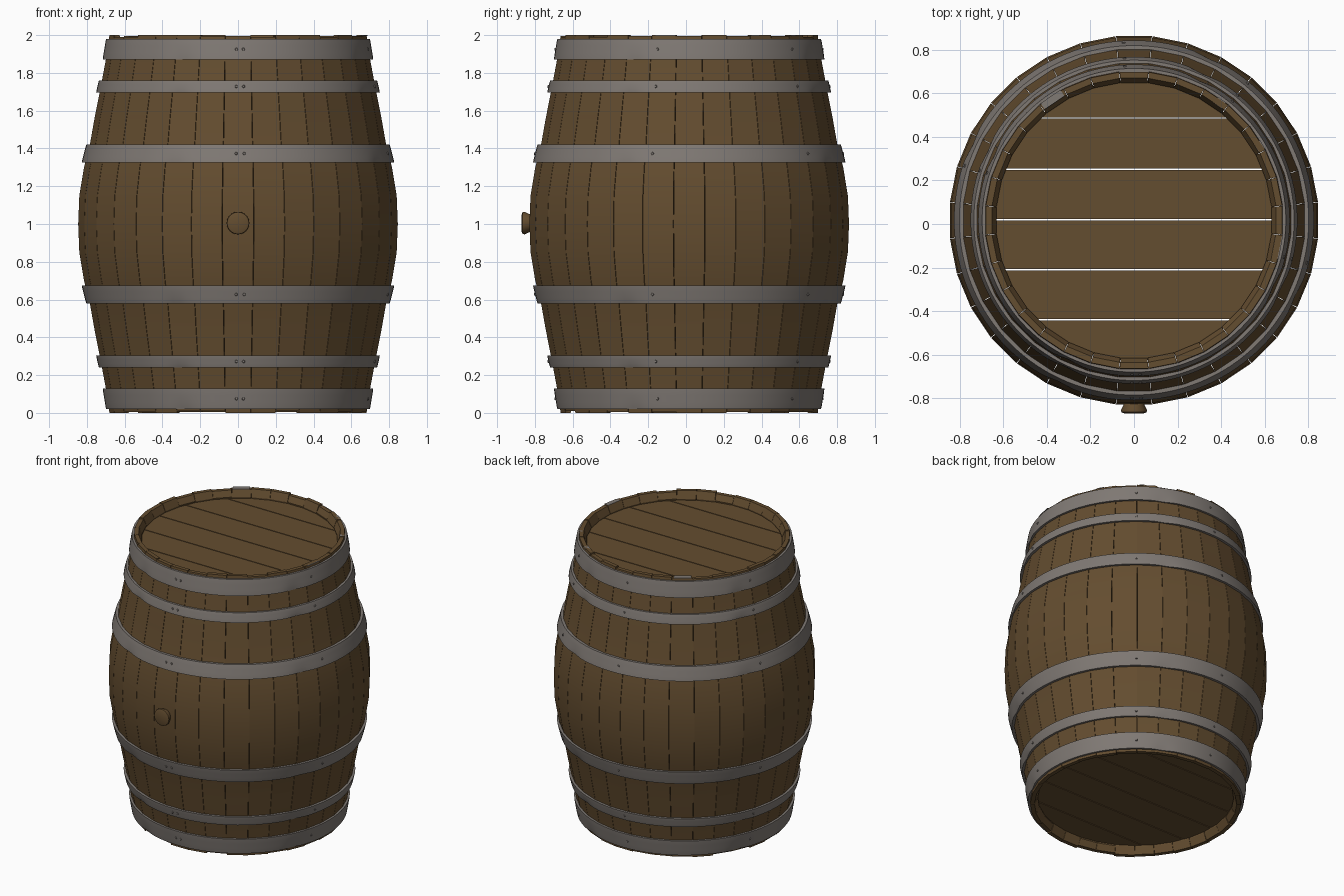
import bpy, bmesh, math, random
from mathutils import Vector, Matrix

if "Cube" in bpy.data.objects:
    bpy.data.objects.remove(bpy.data.objects["Cube"])

random.seed(4)
CY = 0.017            # barrel axis offset, the bung sticks out at the front
N = 32                # stave count


def material(name, rgb):
    m = bpy.data.materials.new(name)
    m.diffuse_color = (*rgb, 1)
    m.use_nodes = True
    m.node_tree.nodes["Principled BSDF"].inputs["Base Color"].default_value = m.diffuse_color
    return m


WOOD = material("brown_wood", (0.127, 0.074, 0.029))
IRON = material("grey_iron", (0.215, 0.192, 0.175))


def finish(bm, name, mat, smooth=None):
    bmesh.ops.recalc_face_normals(bm, faces=bm.faces)
    me = bpy.data.meshes.new(name)
    bm.to_mesh(me)
    bm.free()
    me.materials.append(mat)
    ob = bpy.data.objects.new(name, me)
    ob.location.y = CY
    bpy.context.collection.objects.link(ob)
    if smooth:
        bpy.ops.object.select_all(action='DESELECT')
        ob.select_set(True)
        bpy.context.view_layer.objects.active = ob
        bpy.ops.object.shade_smooth_by_angle(angle=math.radians(smooth))
    return ob


def polar(r, a, z):
    # angle 0 faces the front (-y)
    return Vector((r * math.sin(a), -r * math.cos(a), z))


# Stave profile: distance from the middle height, outer radius
HALF = [(0, .85), (.15, .844), (.3, .819), (.42, .788), (.56, .763), (.7, .735),
        (.87, .703), (.95, .69), (1, .684)]
PROFILE = [(-d, r) for d, r in reversed(HALF[1:])] + HALF


def radius(z):
    d = abs(z - 1)
    for (d0, r0), (d1, r1) in zip(HALF, HALF[1:]):
        if d <= d1:
            return r0 + (r1 - r0) * (d - d0) / (d1 - d0)
    return HALF[-1][1]


# Staves: curved planks with chamfered inner rim
bm = bmesh.new()
for i in range(N):
    mid = i * math.tau / N
    half = math.pi / N - 0.0015
    ends = (random.choice((0, 0, .004, .009)), random.choice((0, 0, .004, .009)))
    rings = []
    for k, (d, r) in enumerate(PROFILE):
        z = 1 + d
        if k == 0:
            z += ends[0]
        if k == len(PROFILE) - 1:
            z -= ends[1]
        inner = r - (.028 if abs(d) > .97 else .055)
        rings.append([bm.verts.new(polar(rr, mid + s * half, z))
                      for rr, s in ((r, -1), (r, 1), (inner, 1), (inner, -1))])
    for a, b in zip(rings, rings[1:]):
        for j in range(4):
            bm.faces.new((a[j], a[(j + 1) % 4], b[(j + 1) % 4], b[j]))
    bm.faces.new(rings[0])
    bm.faces.new(rings[-1])
finish(bm, "staves", WOOD, 8)


# Heads: six planks cut from a disc, recessed at each end
def head(name, z0, z1):
    bm = bmesh.new()
    R, gap = .645, .003
    cuts = [-R] + [y - CY for y in (-.44, -.21, .02, .252, .487)] + [R]
    for lo, hi in zip(cuts, cuts[1:]):
        lo, hi = lo + gap, hi - gap
        ys = [lo + (hi - lo) * t / 8 for t in range(9)]
        pts = [(math.sqrt(R * R - y * y), y) for y in ys]
        pts += [(-x, y) for x, y in reversed(pts)]
        bot = [bm.verts.new((x, y, z0)) for x, y in pts]
        top = [bm.verts.new((x, y, z1)) for x, y in pts]
        bm.faces.new(bot)
        bm.faces.new(top)
        for j in range(len(pts)):
            k = (j + 1) % len(pts)
            bm.faces.new((bot[j], bot[k], top[k], top[j]))
    finish(bm, name, WOOD)


head("top_head", 1.90, 1.94)
head("bottom_head", .06, .10)


# Hoops: flared iron bands with dents on the lower edge
def hoop(name, z0, r0, z1, r1):
    bm = bmesh.new()
    seg, rows = 128, 6
    loops = []
    for s in range(seg):
        a = s * math.tau / seg
        ring = []
        for t in range(rows + 1):
            f = t / rows
            near = (a + .44 + math.pi / 4) % (math.pi / 2) - math.pi / 4
            dent = .009 * math.exp(-(near / .07) ** 2) * (1 - f) ** 2
            r = r0 + (r1 - r0) * f - dent
            if t in (0, rows):
                r -= .001
            ring.append(bm.verts.new(polar(r, a, z0 + (z1 - z0) * f)))
        ring.append(bm.verts.new(polar(min(r1, radius(z1)) - .012, a, z1)))
        ring.append(bm.verts.new(polar(min(r0, radius(z0)) - .012, a, z0)))
        loops.append(ring)
    for s in range(seg):
        p, q = loops[s], loops[(s + 1) % seg]
        for j in range(len(p)):
            k = (j + 1) % len(p)
            bm.faces.new((p[j], q[j], q[k], p[k]))
    finish(bm, name, IRON, 35)


BANDS = [("end", 1.87, .717, 1.98, .699), ("quarter", 1.695, .752, 1.76, .737),
         ("bilge", 1.325, .828, 1.42, .804)]
RIVETS = []
for label, z0, r0, z1, r1 in BANDS:
    hoop("upper_" + label + "_hoop", z0, r0, z1, r1)
    # lower hoops flare the same amount towards the middle
    hoop("lower_" + label + "_hoop", 2 - z1, r1, 2 - z0, r0)
    zm, rm = (z0 + z1) / 2, (r0 + r1) / 2
    RIVETS += [(zm, rm), (2 - zm, rm)]

# Rivets: a pair at the front seam, single ones around
bm = bmesh.new()
for z, r in RIVETS:
    for a in (-.012, .04, 1.33, 2.45, 3.2, 4.4):
        p = polar(r + .001, a, z)
        turn = Matrix.Rotation(a, 4, 'Z') @ Matrix.Rotation(math.pi / 2, 4, 'X')
        bmesh.ops.create_cone(bm, cap_ends=True, segments=8, radius1=.009, radius2=.006,
                              depth=.008, matrix=Matrix.Translation(p) @ turn)
finish(bm, "rivets", IRON)

# Bung: tapered plug with a slightly domed face
bm = bmesh.new()
seg = 24
rings = [[bm.verts.new((r * math.cos(t * math.tau / seg), y, 1.005 + r * math.sin(t * math.tau / seg)))
          for t in range(seg)]
         for y, r in ((-.80, .046), (-.845, .047), (-.872, .06), (-.882, .058), (-.887, .045))]
for a, b in zip(rings, rings[1:]):
    for j in range(seg):
        k = (j + 1) % seg
        bm.faces.new((a[j], a[k], b[k], b[j]))
bm.faces.new(rings[0])
bm.faces.new(rings[-1])
finish(bm, "bung", WOOD, 40)

# Worn patches on the top rim
bm = bmesh.new()
for x, y, w in ((-.38, .58, .11), (.395, .56, .045), (.58, .36, .045), (.655, -.105, .11)):
    a = math.atan2(x, -(y - CY))
    c = polar(.669, a, 1.998)
    bmesh.ops.create_cube(bm, size=1, matrix=Matrix.Translation(c) @ Matrix.Rotation(a, 4, 'Z')
                          @ Matrix.Diagonal((w, .034, .004, 1)))
finish(bm, "rim_patches", IRON)
